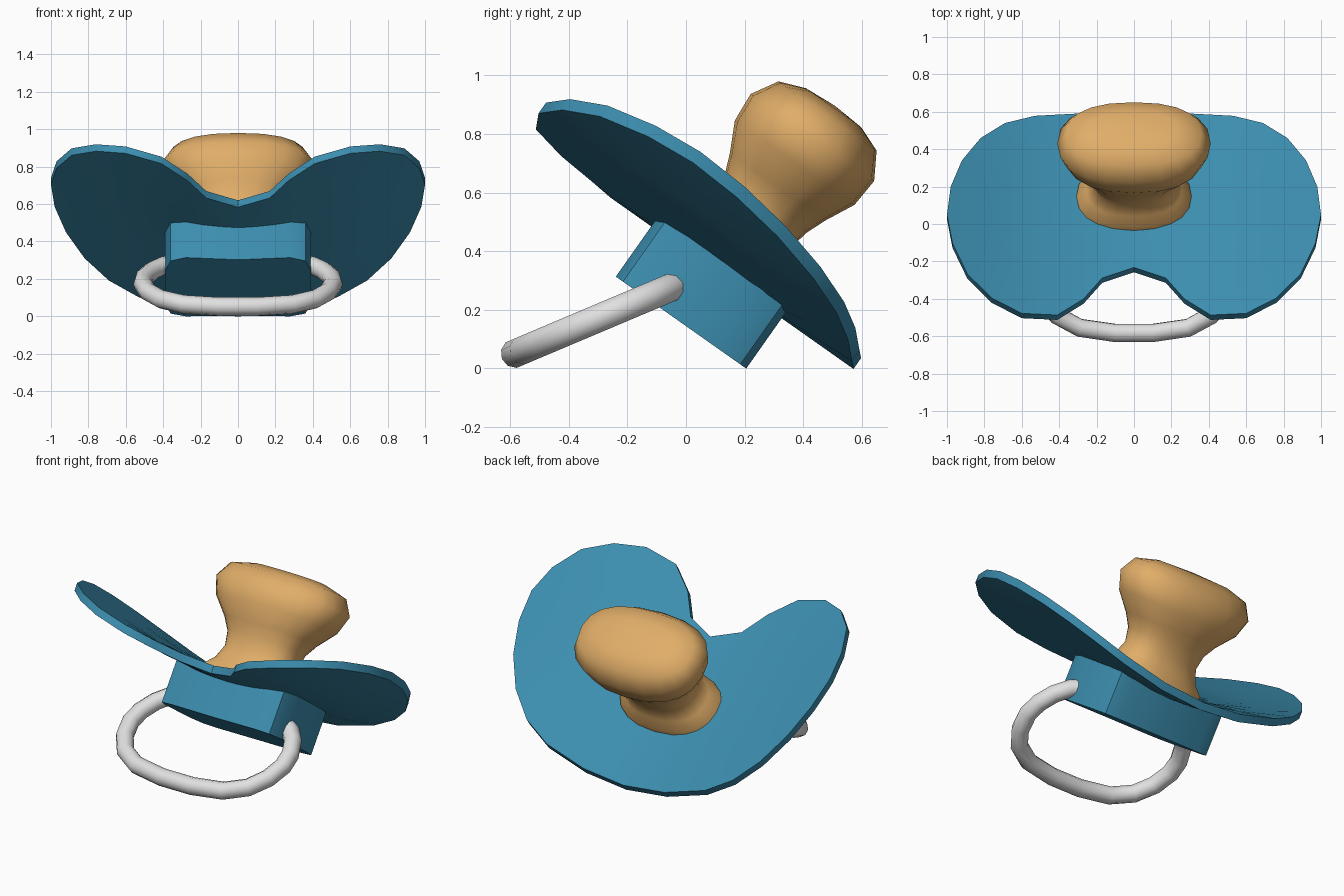
import bpy, bmesh, math
from mathutils import Vector

if "Cube" in bpy.data.objects:
    bpy.data.objects.remove(bpy.data.objects["Cube"])

# Tilted frame shared by plug, shield and teat: x sideways, v up the shield, w towards the teat
ORIGIN = Vector((0, -0.015, 0.155))
V = Vector((0, -0.817, 0.576))
W = Vector((0, 0.576, 0.817))


def local(x, v, w):
    return ORIGIN + Vector((x, 0, 0)) + V * v + W * w


def material(name, rgb):
    m = bpy.data.materials.new(name)
    m.diffuse_color = (*rgb, 1)
    m.use_nodes = True
    m.node_tree.nodes["Principled BSDF"].inputs["Base Color"].default_value = m.diffuse_color
    return m


def loft(name, rings, mat, angle):
    """Skin closed rings of points, cap both ends, shade smooth by angle."""
    bm = bmesh.new()
    loops = [[bm.verts.new(p) for p in ring] for ring in rings]
    n = len(loops[0])
    for a, b in zip(loops, loops[1:]):
        for i in range(n):
            j = (i + 1) % n
            bm.faces.new((a[i], a[j], b[j], b[i]))
    for end in (loops[0], loops[-1]):
        if (end[0].co - end[n // 2].co).length > 1e-4:
            bm.faces.new(end)
    bmesh.ops.remove_doubles(bm, verts=bm.verts, dist=1e-4)
    bmesh.ops.recalc_face_normals(bm, faces=bm.faces)
    me = bpy.data.meshes.new(name)
    bm.to_mesh(me)
    bm.free()
    me.materials.append(mat)
    me.shade_smooth()
    me.set_sharp_from_angle(angle=math.radians(angle))
    ob = bpy.data.objects.new(name, me)
    bpy.context.collection.objects.link(ob)
    return ob


def mirrored(half):
    """Complete a half outline that starts and ends on x = 0."""
    return half + [(-x, v) for x, v in half[-2:0:-1]]


blue = material("blue plastic", (0.045, 0.27, 0.43))
tan = material("tan rubber", (0.75, 0.42, 0.14))
grey = material("light grey plastic", (0.75, 0.75, 0.75))

# Shield: notched outline, bent back with distance from the middle
outline = mirrored([
    (0, 0.445), (0.17, 0.52), (0.27, 0.665), (0.41, 0.788), (0.6, 0.812),
    (0.76, 0.752), (0.89, 0.635), (0.97, 0.46), (1.0, 0.284), (0.98, 0.093),
    (0.92, -0.10), (0.82, -0.278), (0.69, -0.412), (0.53, -0.495),
    (0.27, -0.55), (0, -0.57)])


def bend(x):
    return 0.26 * x * x


def shield_ring(s, w):
    return [local(x * s, 0.1 + (v - 0.1) * s, w + bend(x * s)) for x, v in outline]


steps = (0, 0.25, 0.5, 0.75, 1)
loft("shield",
     [shield_ring(s, 0.255) for s in steps] +
     [shield_ring(s, 0.21) for s in reversed(steps)], blue, 40)

# Plug: rounded block on the front of the shield
plug = mirrored([(0, 0.255), (0.28, 0.275), (0.36, 0.245), (0.39, 0.15),
                 (0.39, -0.15), (0.36, -0.245), (0.28, -0.27), (0, -0.265)])
loft("plug", [[local(x, v, 0) for x, v in plug],
              [local(x, v, 0.225 + bend(x)) for x, v in plug]], blue, 50)

# Teat: flattened round sections (height w, half width, half depth)
sections = [(0.22, 0.31, 0.205), (0.29, 0.307, 0.203), (0.34, 0.255, 0.172),
            (0.42, 0.222, 0.155), (0.5, 0.235, 0.172), (0.57, 0.28, 0.2),
            (0.67, 0.37, 0.25), (0.775, 0.41, 0.258), (0.865, 0.36, 0.205),
            (0.9, 0.23, 0.115), (0.908, 0, 0)]


def power(c):
    return math.copysign(abs(c) ** 0.85, c)


loft("teat", [[local(hx * power(math.cos(t)), hv * power(math.sin(t)), w)
               for t in (math.tau * i / 20 for i in range(20))]
              for w, hx, hv in sections], tan, 80)

# Handle ring: round tube along a D-shaped path in its own tilted plane
P = Vector((0, -0.921, -0.389))
N = Vector((0, -0.389, 0.921))
half = [(0.34, 0.01), (0.40, 0.04), (0.46, 0.11), (0.5, 0.2), (0.51, 0.29),
        (0.48, 0.4), (0.41, 0.5), (0.29, 0.57), (0.1, 0.6)]
path = [Vector((x, -0.03, 0.285)) + P * s
        for x, s in half + [(-x, s) for x, s in reversed(half)]]
rings = []
for i, c in enumerate(path):
    tangent = (path[min(i + 1, len(path) - 1)] - path[max(i - 1, 0)]).normalized()
    side = tangent.cross(N).normalized()
    rings.append([c + 0.05 * (side * math.cos(t) + N * math.sin(t))
                  for t in (math.tau * k / 10 for k in range(10))])
loft("handle_ring", rings, grey, 60)
